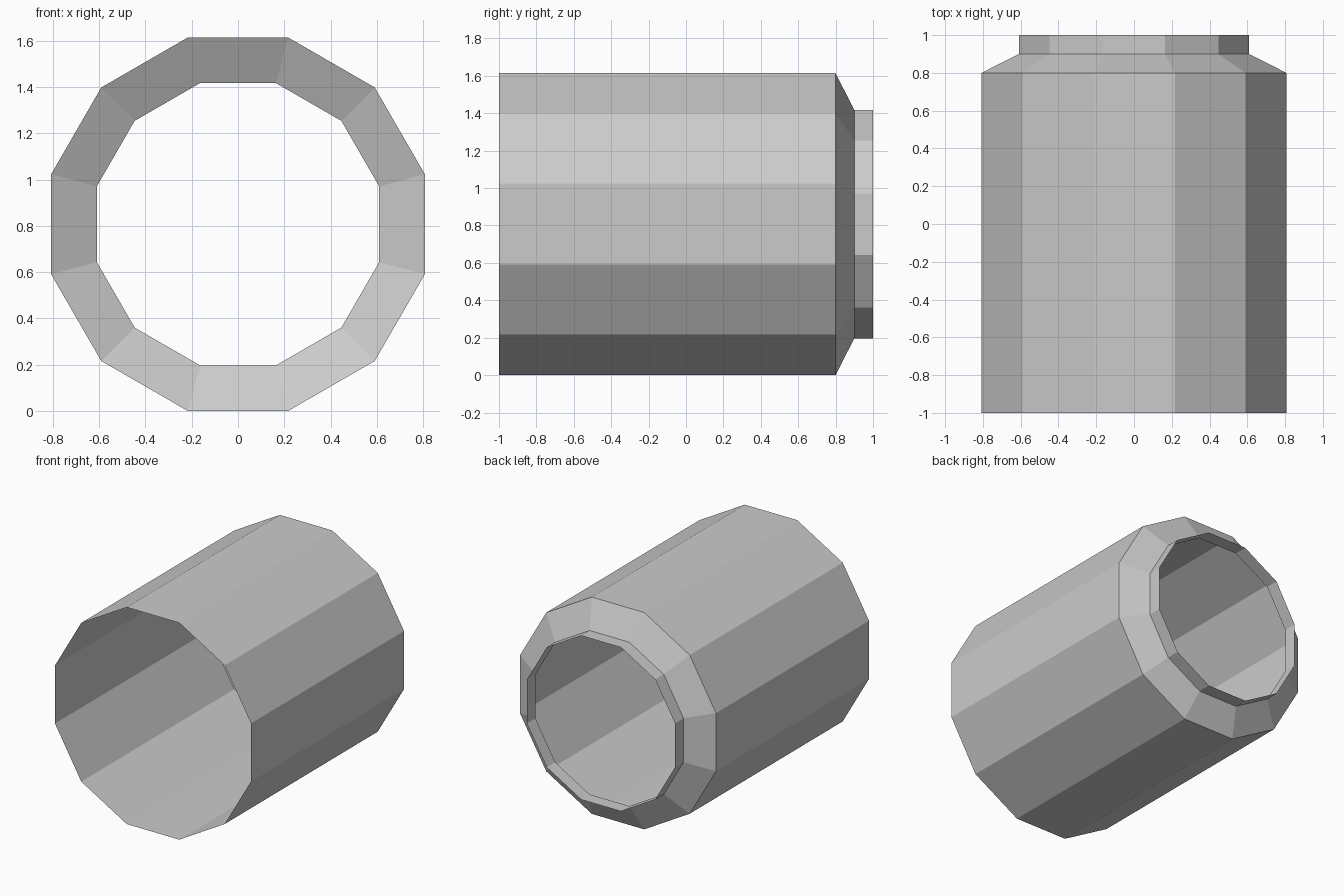
import bpy, bmesh, math

if "Cube" in bpy.data.objects:
    bpy.data.objects.remove(bpy.data.objects["Cube"])

SIDES = 12
CENTRE_Z = 0.807
# (y, distance from axis to flat side) from the open front to the neck rim
PROFILE = [(-1.0, 0.807), (0.8, 0.807), (0.9, 0.61), (1.0, 0.61)]

grey = bpy.data.materials.new("plain grey")
grey.diffuse_color = (0.6, 0.6, 0.6, 1)
grey.use_nodes = True
grey.node_tree.nodes["Principled BSDF"].inputs["Base Color"].default_value = grey.diffuse_color


def ring(bm, y, flat):
    r = flat / math.cos(math.pi / SIDES)
    return [bm.verts.new((r * math.cos(a), y, CENTRE_Z + r * math.sin(a)))
            for a in ((i + 0.5) * 2 * math.pi / SIDES for i in range(SIDES))]


# Thin open tube: body, tapered shoulder and narrow neck
bm = bmesh.new()
rings = [ring(bm, y, flat) for y, flat in PROFILE]
for a, b in zip(rings, rings[1:]):
    for i in range(SIDES):
        j = (i + 1) % SIDES
        bm.faces.new((a[i], b[i], b[j], a[j]))
mesh = bpy.data.meshes.new("open_tube")
bm.to_mesh(mesh)
bm.free()
mesh.materials.append(grey)
bpy.context.collection.objects.link(bpy.data.objects.new("open_tube", mesh))
